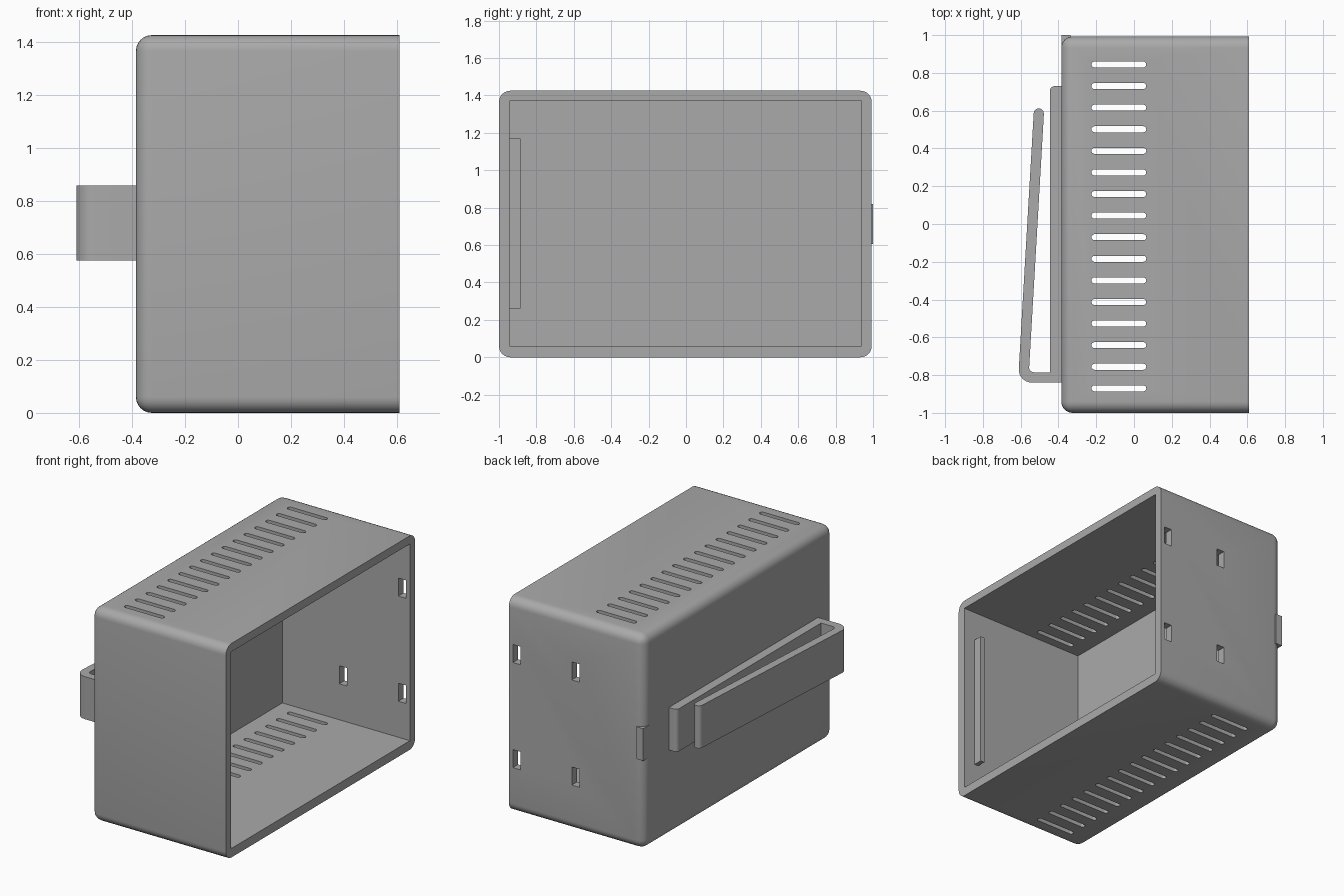
import bpy, bmesh, math
from mathutils import Vector

cube = bpy.data.objects.get("Cube")
if cube:
    bpy.data.objects.remove(cube, do_unlink=True)

grey = bpy.data.materials.new("matte grey")
grey.use_nodes = True
COLOUR = (0.4, 0.4, 0.4, 1)
grey.diffuse_color = COLOUR
grey.node_tree.nodes["Principled BSDF"].inputs["Base Color"].default_value = COLOUR


def finish(name, bm):
    bmesh.ops.recalc_face_normals(bm, faces=bm.faces)
    mesh = bpy.data.meshes.new(name)
    bm.to_mesh(mesh)
    bm.free()
    mesh.materials.append(grey)
    obj = bpy.data.objects.new(name, mesh)
    bpy.context.collection.objects.link(obj)
    return obj


def add_box(bm, x, y, z):
    """Box from (min, max) pairs."""
    verts = bmesh.ops.create_cube(bm, size=1)["verts"]
    for v in verts:
        v.co = Vector([(a + b) / 2 + c * (b - a) for (a, b), c in zip((x, y, z), v.co)])


def add_prism(bm, outline, z0, z1):
    """Extrude an XY outline from z0 to z1."""
    face = bm.faces.new([bm.verts.new((x, y, z0)) for x, y in outline])
    top = bmesh.ops.extrude_face_region(bm, geom=[face])["geom"]
    for v in top:
        if isinstance(v, bmesh.types.BMVert):
            v.co.z = z1


def arc(cx, cy, r, start, end, steps=8):
    angles = [math.radians(start + (end - start) * i / steps) for i in range(steps + 1)]
    return [(cx + r * math.cos(a), cy + r * math.sin(a)) for a in angles]


def select_only(obj):
    bpy.ops.object.select_all(action='DESELECT')
    obj.select_set(True)
    bpy.context.view_layer.objects.active = obj


def cut(obj, cutter):
    cutter.hide_render = True
    mod = obj.modifiers.new("cut", 'BOOLEAN')
    mod.operation, mod.solver, mod.object = 'DIFFERENCE', 'EXACT', cutter
    select_only(obj)
    bpy.ops.object.modifier_apply(modifier=mod.name)
    bpy.data.objects.remove(cutter, do_unlink=True)


def smooth(obj):
    select_only(obj)
    bpy.ops.object.shade_smooth_by_angle(angle=math.radians(30))


LEFT, OPEN = -0.385, 0.61
FRONT, BACK, TOP = -1.0, 0.993, 1.425

# Rounded shell, with sharp edges around the open side
bm = bmesh.new()
add_box(bm, (LEFT, OPEN), (FRONT, BACK), (0, TOP))
rounded = [e for e in bm.edges if not all(v.co.x > 0.6 for v in e.verts)]
bmesh.ops.bevel(bm, geom=rounded, offset=0.06, segments=6, profile=0.5, affect='EDGES')
shell = finish("case_shell", bm)

# Hollow interior
bm = bmesh.new()
add_box(bm, (LEFT + 0.055, 0.8), (-0.945, 0.938), (0.06, 1.37))
cut(shell, finish("cavity_cutter", bm))

# Ventilation slots through top and bottom
bm = bmesh.new()
for i in range(16):
    y = -0.87 + i * 0.1143
    add_prism(bm, arc(0.049, y, 0.016, -90, 90) + arc(-0.209, y, 0.016, 90, 270), -0.2, 1.6)
cut(shell, finish("vent_cutter", bm))

# Four latch holes in the back wall
bm = bmesh.new()
for x in (0.118, 0.552):
    for z in (0.36, 1.06):
        add_box(bm, (x - 0.028, x + 0.028), (0.9, 1.1), (z - 0.06, z + 0.06))
cut(shell, finish("latch_cutter", bm))
smooth(shell)

# Retaining rib inside the front wall
bm = bmesh.new()
add_box(bm, (0.495, 0.525), (-0.95, -0.885), (0.26, 1.17))
finish("inner_rib", bm)

# Small pad on the back corner
bm = bmesh.new()
add_box(bm, (LEFT, -0.335), (0.94, 1.0), (0.605, 0.82))
finish("corner_pad", bm)

# Belt clip: mounting strip, bend and tilted spring arm in one outline
outline = [(LEFT + 0.01, -0.84)]
outline += [(LEFT + 0.01, 0.73)]
outline += arc(-0.42, 0.705, 0.025, 90, 180)
outline += [(-0.445, -0.785)]
outline += arc(-0.53, -0.76, 0.025, 270, 177)
outline += arc(-0.504, 0.585, 0.027, -3, 177)
outline += arc(-0.54, -0.77, 0.07, 177, 270)
bm = bmesh.new()
add_prism(bm, outline, 0.575, 0.858)
smooth(finish("belt_clip", bm))
